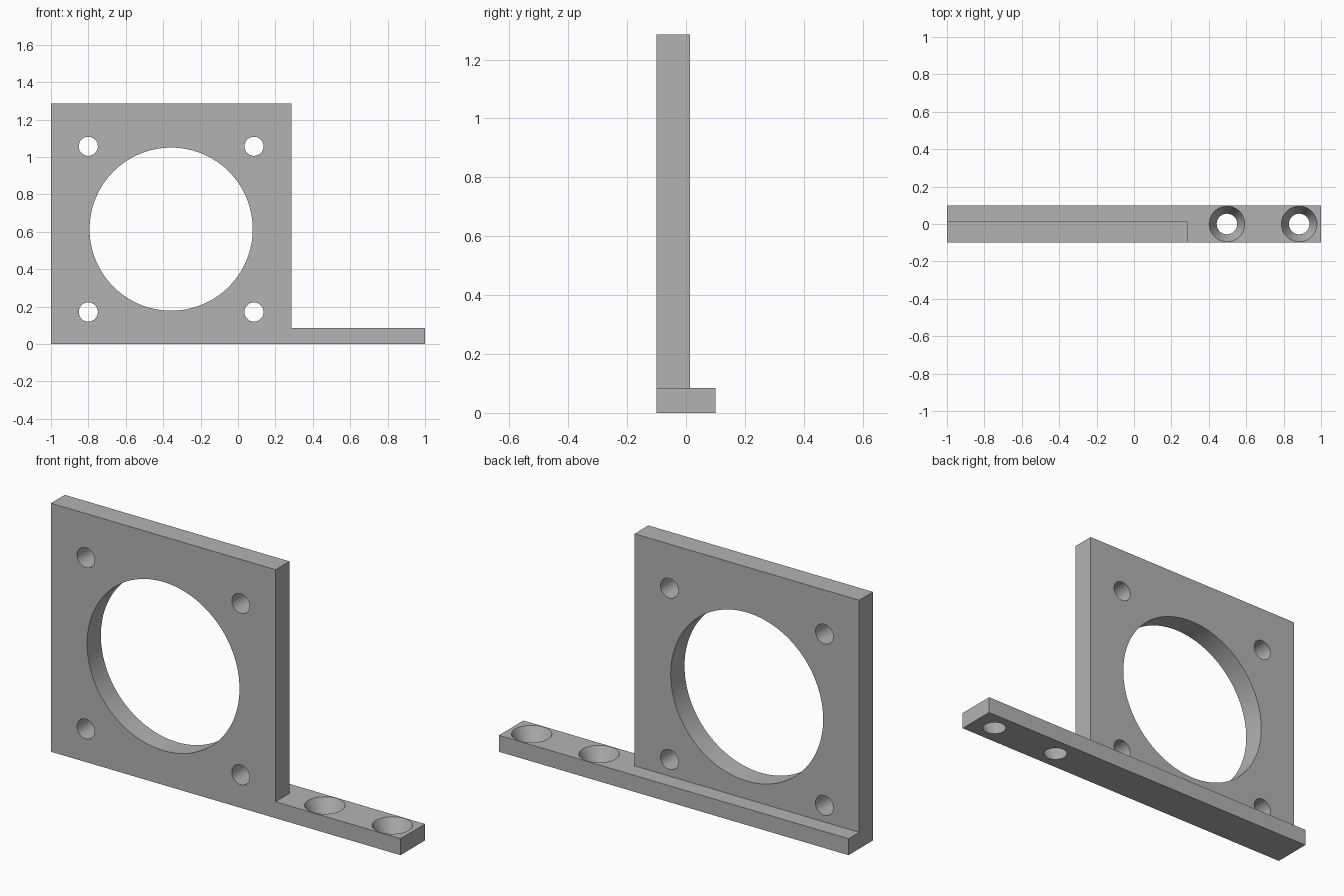
import bpy
import math

cube = bpy.data.objects.get("Cube")
if cube:
    bpy.data.objects.remove(cube, do_unlink=True)

# Plain grey finish
grey = bpy.data.materials.new("plain_grey")
grey.use_nodes = True
colour = (0.45, 0.45, 0.45, 1)
grey.diffuse_color = colour
grey.node_tree.nodes["Principled BSDF"].inputs["Base Color"].default_value = colour

FRONT, BACK = -0.1, 0.1
PLATE_BACK = 0.013
SIDE = 1.285          # square plate side
STRIP_TOP = 0.085
CX, CZ = -1 + SIDE / 2, 0.614


def extruded_profile(name, points, y0, y1):
    """Prism from an outline in the x-z plane, extruded along y."""
    n = len(points)
    verts = [(x, y, z) for y in (y0, y1) for x, z in points]
    faces = [list(range(n)), list(range(2 * n - 1, n - 1, -1))]
    faces += [[i, i + n, (i + 1) % n + n, (i + 1) % n] for i in range(n)]
    mesh = bpy.data.meshes.new(name)
    mesh.from_pydata(verts, [], faces)
    mesh.materials.append(grey)
    obj = bpy.data.objects.new(name, mesh)
    bpy.context.collection.objects.link(obj)
    return obj


def drill(target, location, r1, r2, depth, tilt=0, sides=64):
    """Cut a round or conical hole through the target."""
    bpy.ops.mesh.primitive_cone_add(vertices=sides, radius1=r1, radius2=r2,
                                    depth=depth, location=location,
                                    rotation=(tilt, 0, 0))
    cutter = bpy.context.object
    cutter.name = "hole_cutter"
    cutter.data.materials.append(grey)
    cut = target.modifiers.new("hole", "BOOLEAN")
    cut.operation = "DIFFERENCE"
    cut.solver = "EXACT"
    cut.object = cutter
    bpy.context.view_layer.objects.active = target
    bpy.ops.object.modifier_apply(modifier=cut.name)
    bpy.data.objects.remove(cutter, do_unlink=True)


# Bracket: upright plate and front half of the foot as one L outline
bracket = extruded_profile("bracket", [
    (-1, 0), (1, 0), (1, STRIP_TOP), (CX + SIDE / 2, STRIP_TOP),
    (CX + SIDE / 2, SIDE), (-1, SIDE)], FRONT, PLATE_BACK)

# Foot strip, joined into the bracket
foot = extruded_profile("foot_strip", [
    (-1, 0), (1, 0), (1, STRIP_TOP), (-1, STRIP_TOP)], FRONT, BACK)
join = bracket.modifiers.new("foot", "BOOLEAN")
join.operation = "UNION"
join.solver = "EXACT"
join.object = foot
bpy.context.view_layer.objects.active = bracket
bpy.ops.object.modifier_apply(modifier=join.name)
bpy.data.objects.remove(foot, do_unlink=True)

# Large opening and four corner holes through the plate
drill(bracket, (CX, 0, CZ), 0.436, 0.436, 1, math.pi / 2, 128)
for sx in (-1, 1):
    for sz in (-1, 1):
        drill(bracket, (CX + sx * 0.443, 0, CZ + sz * 0.443),
              0.051, 0.051, 1, math.pi / 2, 48)

# Countersunk screw holes through the foot, extended past both faces
R_LOW, R_HIGH = 0.055, 0.095
OVER = 0.01
slope = (R_HIGH - R_LOW) / STRIP_TOP * OVER
for x in (0.497, 0.883):
    drill(bracket, (x, 0, STRIP_TOP / 2), R_LOW - slope, R_HIGH + slope,
          STRIP_TOP + 2 * OVER)

# Smooth hole walls, sharp outer edges
bpy.ops.object.select_all(action="DESELECT")
bracket.select_set(True)
bpy.context.view_layer.objects.active = bracket
bpy.ops.object.shade_smooth_by_angle(angle=math.radians(30))
